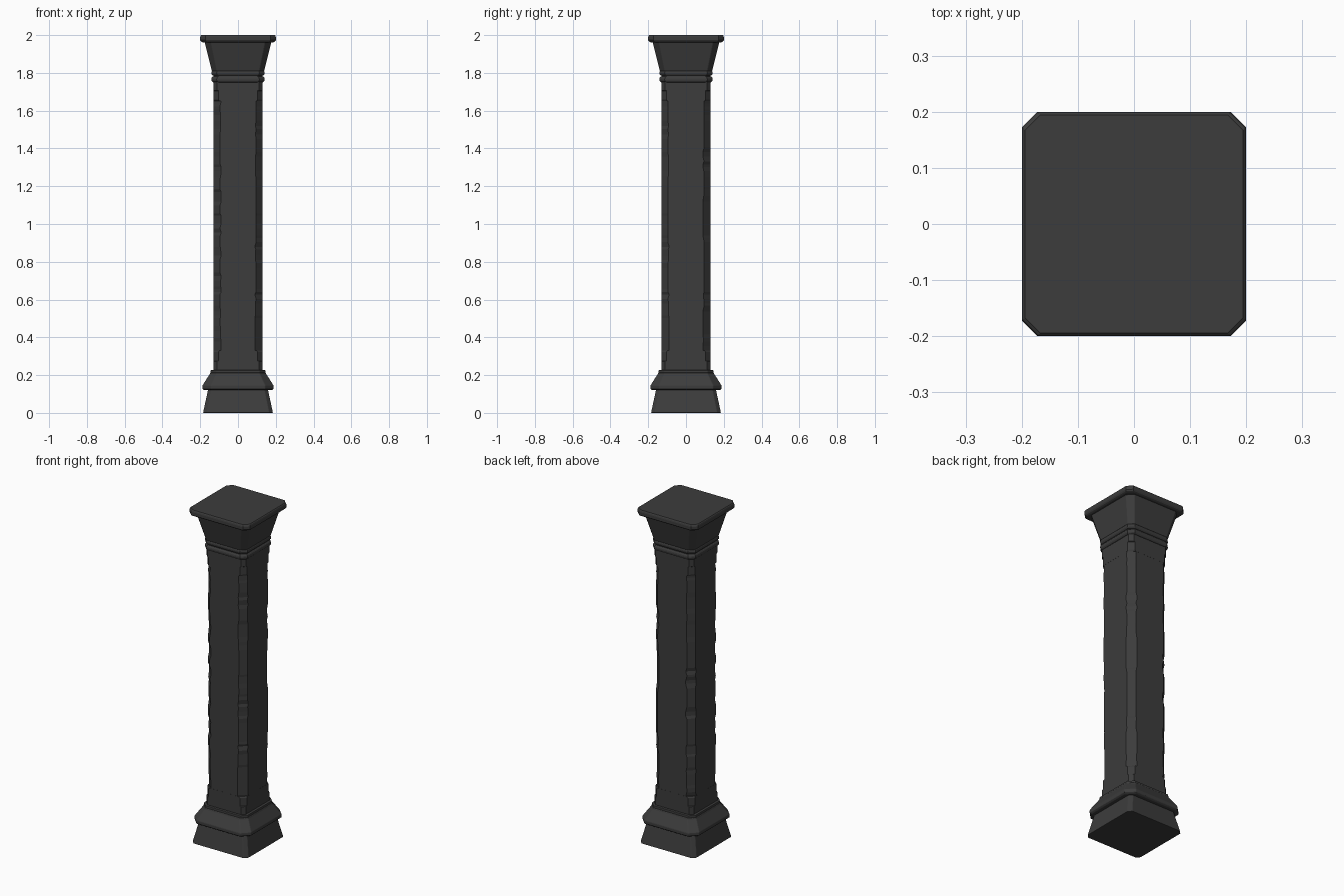
import bpy, bmesh, math, random

if "Cube" in bpy.data.objects:
    bpy.data.objects.remove(bpy.data.objects["Cube"])

random.seed(7)
stone = bpy.data.materials.new("dark_stone")
stone.diffuse_color = (0.045, 0.045, 0.045, 1)
stone.use_nodes = True
stone.node_tree.nodes["Principled BSDF"].inputs["Base Color"].default_value = stone.diffuse_color


def octagon(half, cuts):
    """Square outline whose four corners are cut back by the given amounts."""
    pts = []
    for (sx, sy), c in zip(((1, -1), (1, 1), (-1, 1), (-1, -1)), cuts):
        a, b = (sx * (half - c), sy * half), (sx * half, sy * (half - c))
        pts += [a, b] if sx * sy < 0 else [b, a]
    return pts


def loft(name, rows, bevel=0.0):
    """Skin (z, half width, corner cut or four cuts) rows into a closed solid."""
    bm = bmesh.new()
    rings = []
    for z, half, cut in rows:
        cuts = cut if isinstance(cut, list) else [cut] * 4
        rings.append([bm.verts.new((x, y, z)) for x, y in octagon(half, cuts)])
    for lo, hi in zip(rings, rings[1:]):
        for i in range(8):
            j = (i + 1) % 8
            bm.faces.new((lo[i], lo[j], hi[j], hi[i]))
    bm.faces.new(rings[0][::-1])
    bm.faces.new(rings[-1])
    bmesh.ops.recalc_face_normals(bm, faces=bm.faces)
    mesh = bpy.data.meshes.new(name)
    bm.to_mesh(mesh)
    bm.free()
    mesh.materials.append(stone)
    obj = bpy.data.objects.new(name, mesh)
    bpy.context.collection.objects.link(obj)
    if bevel:
        mod = obj.modifiers.new("worn_edges", 'BEVEL')
        mod.width, mod.segments = bevel, 2
        mod.limit_method, mod.angle_limit = 'ANGLE', math.radians(25)
    return obj


def half_round(name, z0, z1, inner, outer, cut):
    """Rounded band around the neck."""
    rows = []
    for k in range(7):
        t = math.pi * k / 6
        rows.append(((z0 + z1) / 2 - (z1 - z0) / 2 * math.cos(t),
                     inner + (outer - inner) * math.sin(t), cut))
    return loft(name, rows)


# Tapered foot and sloping base moulding
loft("foot", [(0, 0.185, 0.02), (0.125, 0.158, 0.018)], 0.003)
loft("base_moulding", [(0.12, 0.178, 0.042), (0.127, 0.188, 0.044),
                       (0.145, 0.188, 0.044), (0.158, 0.18, 0.042),
                       (0.205, 0.15, 0.034), (0.213, 0.147, 0.032)], 0.003)
loft("base_collar", [(0.21, 0.145, 0.03), (0.226, 0.145, 0.03)], 0.003)

# Shaft with chipped corner chamfers
rows = []
z = 0.22
cuts = [0.034] * 4
while z < 1.76:
    rows.append((z, 0.13, list(cuts)))
    z += random.uniform(0.012, 0.03)
    for i in range(4):
        if random.random() < 0.45:
            cuts[i] = 0.034 + random.choice((0, 0, 0.002, 0.004, 0.007))
rows.append((1.76, 0.13, 0.034))
loft("shaft", rows)

# Stepped stops that fill the chamfers at both ends of the shaft
for end, sign, z in (("lower", 1, 0.222), ("upper", -1, 1.758)):
    steps = [(z, 0.1305, 0.02), (z + sign * 0.05, 0.1305, 0.02),
             (z + sign * 0.053, 0.1305, 0.027), (z + sign * 0.1, 0.1305, 0.027),
             (z + sign * 0.108, 0.1305, 0.033)]
    loft(end + "_corner_stops", steps[::sign])

# Neck and its two rounded bands
loft("neck", [(1.75, 0.131, 0.028), (1.82, 0.131, 0.028)])
half_round("lower_neck_band", 1.75, 1.782, 0.13, 0.141, 0.028)
half_round("upper_neck_band", 1.785, 1.815, 0.13, 0.141, 0.028)

# Flared capital and top slab
loft("capital", [(1.81, 0.138, 0.026), (1.968, 0.178, 0.034)], 0.003)
loft("top_slab", [(1.962, 0.188, 0.026), (1.966, 0.196, 0.027), (1.973, 0.2, 0.028),
                  (1.989, 0.2, 0.028), (1.996, 0.198, 0.0275), (2.0, 0.194, 0.027)])
